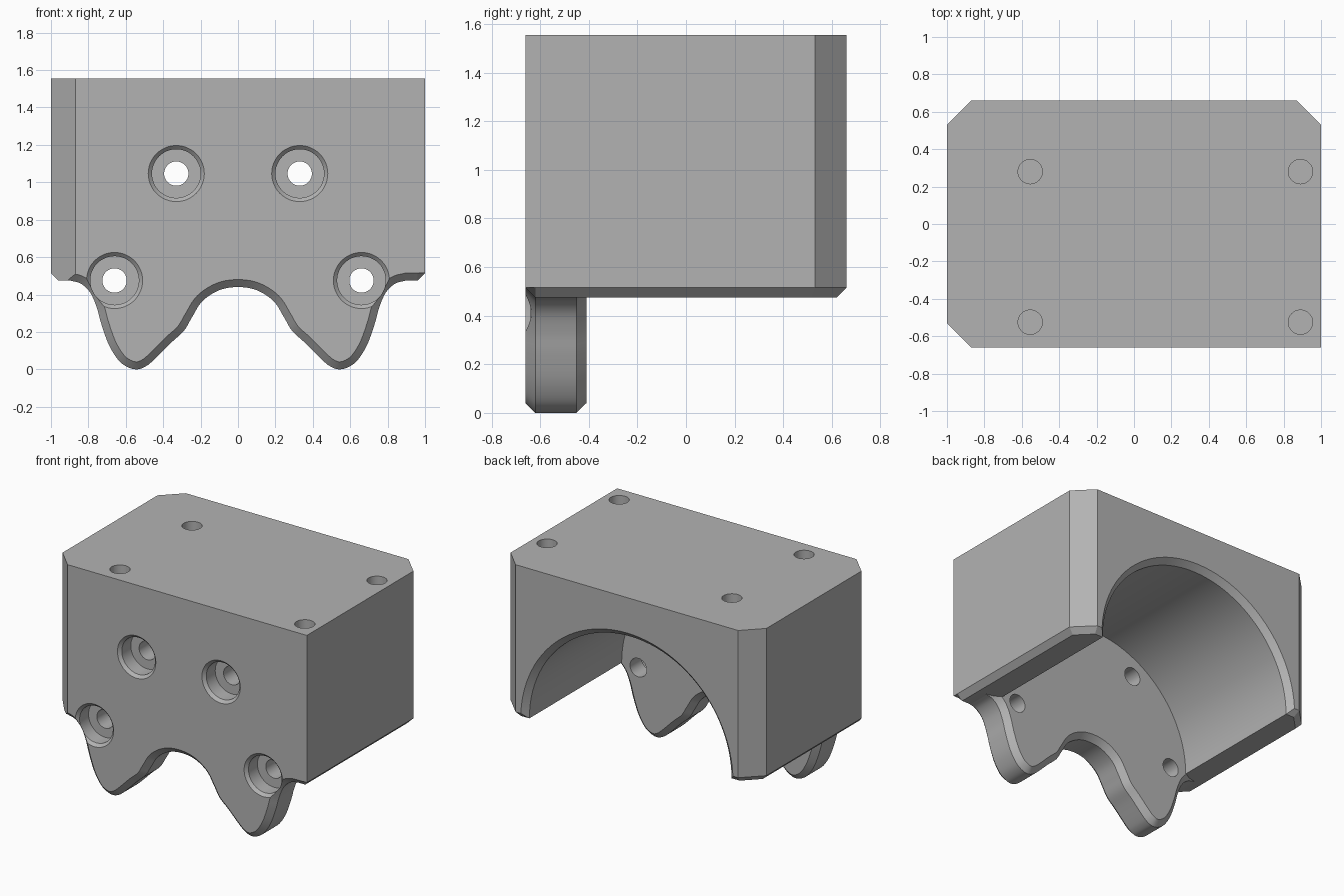
import bpy, bmesh
from math import sin, cos, pi, radians
from mathutils import Vector

cube = bpy.data.objects.get("Cube")
if cube:
    bpy.data.objects.remove(cube, do_unlink=True)

TOP, BASE, CH = 1.555, 0.475, 0.04      # top height, underside height, edge chamfer
FRONT, BACK, INNER = -0.66, 0.66, -0.41  # front face, back face, rear of front plate

grey = bpy.data.materials.new("light_grey")
grey.use_nodes = True
grey.diffuse_color = (0.45, 0.45, 0.45, 1)
grey.node_tree.nodes["Principled BSDF"].inputs["Base Color"].default_value = grey.diffuse_color


def loft(name, rings):
    """Closed solid skinned through rings of equal length."""
    bm = bmesh.new()
    loops = [[bm.verts.new(p) for p in ring] for ring in rings]
    n = len(loops[0])
    for a, b in zip(loops, loops[1:]):
        for i in range(n):
            j = (i + 1) % n
            bm.faces.new((a[i], a[j], b[j], b[i]))
    bm.faces.new(loops[0])
    bm.faces.new(loops[-1])
    bmesh.ops.remove_doubles(bm, verts=bm.verts, dist=1e-5)
    bmesh.ops.recalc_face_normals(bm, faces=bm.faces)
    mesh = bpy.data.meshes.new(name)
    bm.to_mesh(mesh)
    bm.free()
    mesh.materials.append(grey)
    ob = bpy.data.objects.new(name, mesh)
    bpy.context.collection.objects.link(ob)
    return ob


def turned(name, profile, centre, upright=False, n=48):
    """Round solid from (radius, distance) pairs, along y or along z."""
    def ring(r, d):
        pts = []
        for i in range(n):
            u, v = centre[0] + r * cos(2 * pi * i / n), centre[1] + r * sin(2 * pi * i / n)
            pts.append((u, v, d) if upright else (u, d, v))
        return pts
    return loft(name, [ring(r, d) for r, d in profile])


def combine(target, other, operation):
    """Apply a boolean and remove the tool."""
    mod = target.modifiers.new("combine", 'BOOLEAN')
    mod.operation, mod.solver, mod.object = operation, 'EXACT', other
    bpy.context.view_layer.update()
    graph = bpy.context.evaluated_depsgraph_get()
    mesh = bpy.data.meshes.new_from_object(target.evaluated_get(graph))
    target.modifiers.clear()
    target.data = mesh
    bpy.data.objects.remove(other, do_unlink=True)


def smooth_path(points, steps=5):
    """Curve passing through the points."""
    pts = [Vector(p) for p in points]
    pts = [2 * pts[0] - pts[1]] + pts + [2 * pts[-1] - pts[-2]]
    out = []
    for a, b, c, d in zip(pts, pts[1:], pts[2:], pts[3:]):
        for k in range(steps):
            t = k / steps
            out.append(0.5 * (2 * b + (c - a) * t + (2 * a - 5 * b + 4 * c - d) * t * t
                              + (3 * b - a - 3 * c + d) * t ** 3))
    return out + [pts[-2]]


# Body with chamfered underside and rear corners
def body_ring(side, side_back, corner, back, z):
    half = [(side, -0.5, z), (side, side_back, z), (corner, back, z)]
    return half + [(-x, y, z) for x, y, z in reversed(half)]


body = loft("mount_block", [
    body_ring(1 - CH, 0.515, 0.855, BACK - CH, BASE),
    body_ring(1, 0.53, 0.87, BACK, BASE + CH),
    body_ring(1, 0.53, 0.87, BACK, TOP)])

# Half-round cavity, open at the back with a chamfered rim
cavity = turned("cavity_cutter", [(0.79, -0.43), (0.79, BACK - CH), (0.83, BACK), (0.83, 0.8)],
                (0, BASE), n=96)
combine(body, cavity, 'DIFFERENCE')

# Front plate with two rounded lobes around a central arch
half = [(0, .44), (.10, .423), (.19, .365), (.245, .28), (.29, .205), (.36, .14), (.45, .05),
        (.495, .015), (.54, 0), (.59, .012), (.64, .05), (.69, .13), (.73, .24), (.755, .33),
        (.79, .41), (.84, .458), (.9, BASE)]
lower = smooth_path([(-x, z) for x, z in reversed(half[1:])] + half)

inset = []
for i, p in enumerate(lower):
    d = (lower[min(i + 1, len(lower) - 1)] - lower[max(i - 1, 0)]).normalized()
    inset.append(p + CH * Vector((-d.y, d.x)))


def plate_ring(path, end_z, y):
    corner = BASE + CH
    pts = [(-1, corner), (CH - 1, end_z)] + [tuple(p) for p in path]
    pts += [(1 - CH, end_z), (1, corner), (1, TOP), (-1, TOP)]
    return [(x, y, z) for x, z in pts]


plate = loft("front_plate", [
    plate_ring(inset, BASE + CH, FRONT),
    plate_ring(lower, BASE, FRONT + CH),
    plate_ring(lower, BASE, INNER - CH),
    plate_ring(inset, BASE + CH, INNER)])
combine(body, plate, 'UNION')

# Chamfer on the front right corner
corner = [(-1.2, -0.33), (-0.67, -0.86), (-1.2, -0.86)]
combine(body, loft("corner_cutter", [[(x, y, z) for x, y in corner] for z in (-0.5, 2)]),
        'DIFFERENCE')

# Counterbored holes, evenly spaced on a half circle
for angle in (0, 60, 120, 180):
    a = radians(angle)
    bore = turned("bore_cutter", [(0.15, -0.8), (0.15, FRONT), (0.13, FRONT + 0.02), (0.13, -0.54),
                                  (0.065, -0.54), (0.065, -0.3)],
                  (0.66 * cos(a), BASE + 0.66 * sin(a)))
    combine(body, bore, 'DIFFERENCE')

# Blind holes in the top
for x in (-0.555, 0.89):
    for y in (-0.525, 0.28):
        combine(body, turned("top_hole_cutter", [(0.065, 1.28), (0.065, 1.7)], (x, y), True),
                'DIFFERENCE')

# Smooth curved walls, crisp edges
bpy.ops.object.select_all(action='DESELECT')
body.select_set(True)
bpy.context.view_layer.objects.active = body
bpy.ops.object.shade_smooth_by_angle(angle=radians(25))
